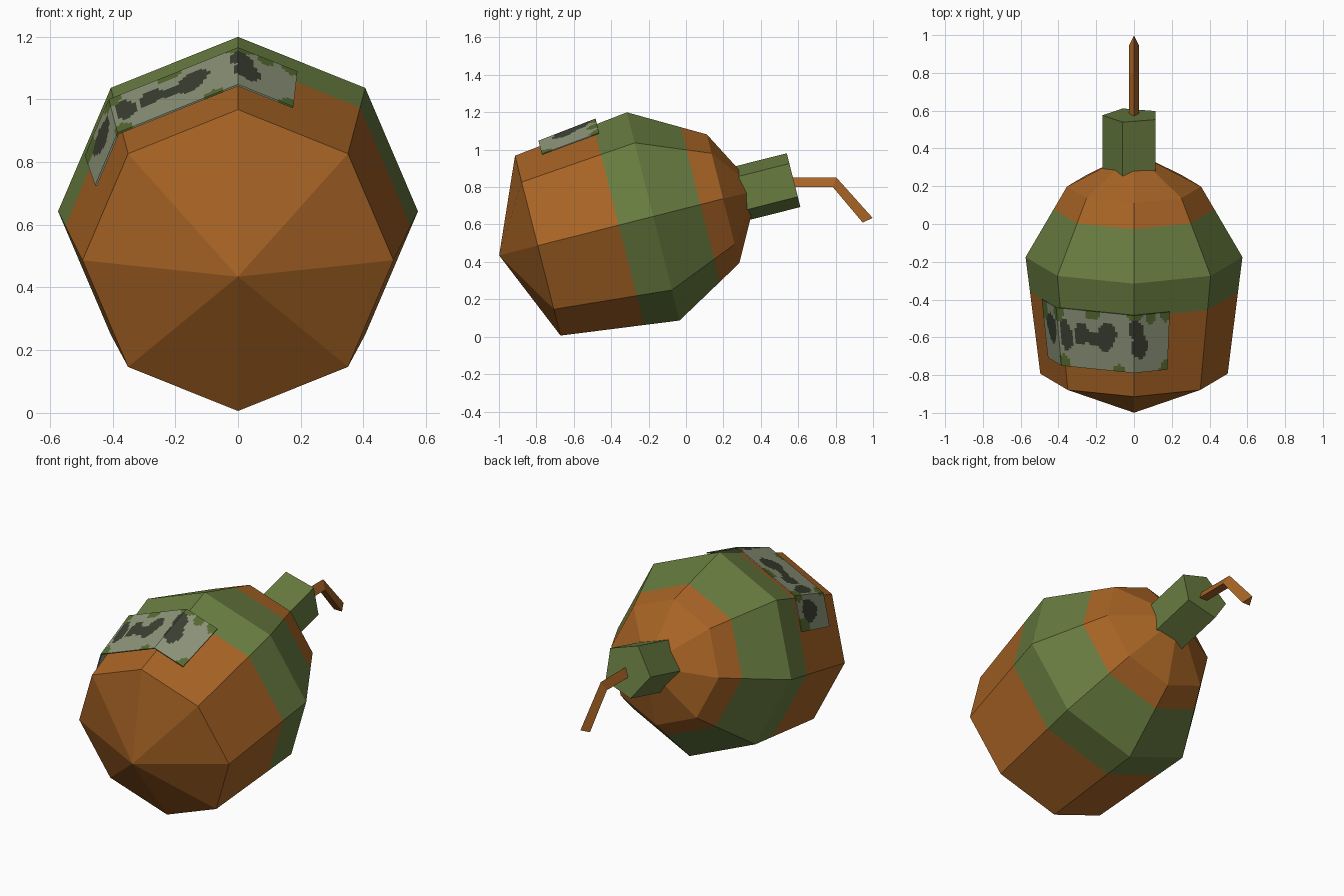
import bpy, math
from mathutils import Vector

if "Cube" in bpy.data.objects:
    bpy.data.objects.remove(bpy.data.objects["Cube"])

# Tilted body axis: everything is placed with (side, up, along) coordinates
TILT = math.radians(14.2)
ORIGIN = Vector((0, -0.175, 0.643))
ALONG = Vector((0, math.cos(TILT), math.sin(TILT)))
UP = Vector((0, -math.sin(TILT), math.cos(TILT)))


def place(side, up, along):
    return ORIGIN + Vector((side, 0, 0)) + UP * up + ALONG * along


def srgb(r, g, b):
    return [((c / 255 + 0.055) / 1.055) ** 2.4 for c in (r, g, b)] + [1]


def material(name, rgb):
    m = bpy.data.materials.new(name)
    m.diffuse_color = srgb(*rgb)
    m.use_nodes = True
    m.node_tree.nodes["Principled BSDF"].inputs["Base Color"].default_value = m.diffuse_color
    return m


ORANGE = material("rusty orange", (168, 100, 37))
GREEN = material("olive green", (104, 124, 64))
GREY = material("patch grey", (142, 149, 122))
DARK = material("patch dark", (60, 64, 50))
MOSS = material("patch moss", (88, 108, 50))


def make(name, verts, faces, mats, indices=None):
    me = bpy.data.meshes.new(name)
    me.from_pydata(verts, [], faces)
    for m in mats:
        me.materials.append(m)
    if indices:
        for p, i in zip(me.polygons, indices):
            p.material_index = i
    me.update()
    ob = bpy.data.objects.new(name, me)
    bpy.context.collection.objects.link(ob)
    return ob


def loft(rings):
    """Side quads joining equal-length rings."""
    n = len(rings[0])
    verts = [v for r in rings for v in r]
    faces = [(k * n + i, k * n + (i + 1) % n, (k + 1) * n + (i + 1) % n, (k + 1) * n + i)
             for k in range(len(rings) - 1) for i in range(n)]
    return verts, faces


# Body: eight-sided turned shape with a green band
FRONT, BACK = (-0.637, 0.496), (0.385, 0.355)
WIDE = 0.574


def radius(t):
    if t < 0:
        return WIDE + (FRONT[1] - WIDE) * t / FRONT[0]
    return WIDE + (BACK[1] - WIDE) * t / BACK[0]


band = (-0.19, 0.26)
stations = [FRONT[0], band[0], 0, band[1], BACK[0]]
rings = []
for t in stations:
    rings.append([place(radius(t) * math.sin(i * math.pi / 4),
                        radius(t) * math.cos(i * math.pi / 4), t) for i in range(8)])
verts, faces = loft(rings)
cols = [1 if band[0] <= stations[k] < band[1] else 0 for k in range(4) for i in range(8)]
verts += [place(0, 0, -0.85), place(0, 0, 0.575)]
a, b = len(verts) - 2, len(verts) - 1
for i in range(8):
    j = (i + 1) % 8
    faces += [(a, j, i), (b, 32 + i, 32 + j)]
    cols += [0, 0]
make("body", verts, faces, [ORANGE, GREEN], cols)

# Neck: five-sided plug at the back
rings = [[place(-0.012 - 0.156 * math.cos(i * math.tau / 5),
                0.004 + 0.156 * math.sin(i * math.tau / 5), t) for i in range(5)]
         for t in (0.41, 0.775)]
verts, faces = loft(rings)
make("neck", verts, faces + [(4, 3, 2, 1, 0), (5, 6, 7, 8, 9)], [GREEN])

# Fuse: bent three-sided rod, given as (top y, top z, bottom y, bottom z)
path = [(0.55, 0.85, 0.55, 0.80), (0.805, 0.85, 0.785, 0.80), (0.998, 0.635, 0.945, 0.61)]
rings = [[Vector((0, ty, tz)), Vector((0.026, by, bz)), Vector((-0.026, by, bz))]
         for ty, tz, by, bz in path]
verts, faces = loft(rings)
make("fuse", verts, faces + [(2, 1, 0), (6, 7, 8)], [ORANGE])

# Camouflage patch: thin plate wrapped over the upper left facets
# Blobs are (across, down, half width, half height); across counts facets
dark_blobs = [(-.37, .42, .13, .25), (-.7, .42, .09, .2), (-.9, .45, .08, .27),
              (-.54, .47, .2, .12), (.02, .25, .1, .16), (.08, .55, .11, .2),
              (-1.2, .4, .14, .25)]
moss_blobs = [(-1.0, .08, .09, .15), (-.95, .93, .09, .13), (-.55, .05, .1, .1),
              (.03, .03, .1, .08), (.42, .03, .08, .13), (.42, .97, .07, .13),
              (.22, .06, .06, .13), (-1.4, .1, .12, .2), (-.2, .97, .08, .08)]


def inside(blobs, u, v):
    wob = 1 + 0.3 * math.sin(17 * u + 3) * math.cos(11 * v)
    return any(((u - x) / w) ** 2 + ((v - y) / h) ** 2 < wob for x, y, w, h in blobs)


def patch_point(u, v):
    t = -0.172 - 0.324 * v
    r = radius(t) + 0.03
    k = math.floor(u)
    corner = [Vector((r * math.sin(q * math.pi / 4), r * math.cos(q * math.pi / 4)))
              for q in (k, k + 1)]
    p = corner[0].lerp(corner[1], u - k)
    return place(p.x, p.y, t)


us = [-1.45 + 0.45 * i / 14 for i in range(14)]
us += [-1 + i / 32 for i in range(32)] + [0.46 * i / 15 for i in range(16)]
rows = 22
verts = [patch_point(u, j / rows) for u in us for j in range(rows + 1)]
faces, cols = [], []
for i in range(len(us) - 1):
    for j in range(rows):
        p = i * (rows + 1) + j
        faces.append((p, p + 1, p + rows + 2, p + rows + 1))
        u, v = (us[i] + us[i + 1]) / 2, (j + 0.5) / rows
        cols.append(1 if inside(dark_blobs, u, v) else 2 if inside(moss_blobs, u, v) else 0)
patch = make("camouflage_patch", verts, faces, [GREY, DARK, MOSS], cols)
solid = patch.modifiers.new("thickness", 'SOLIDIFY')
solid.thickness = 0.006
solid.offset = -1
